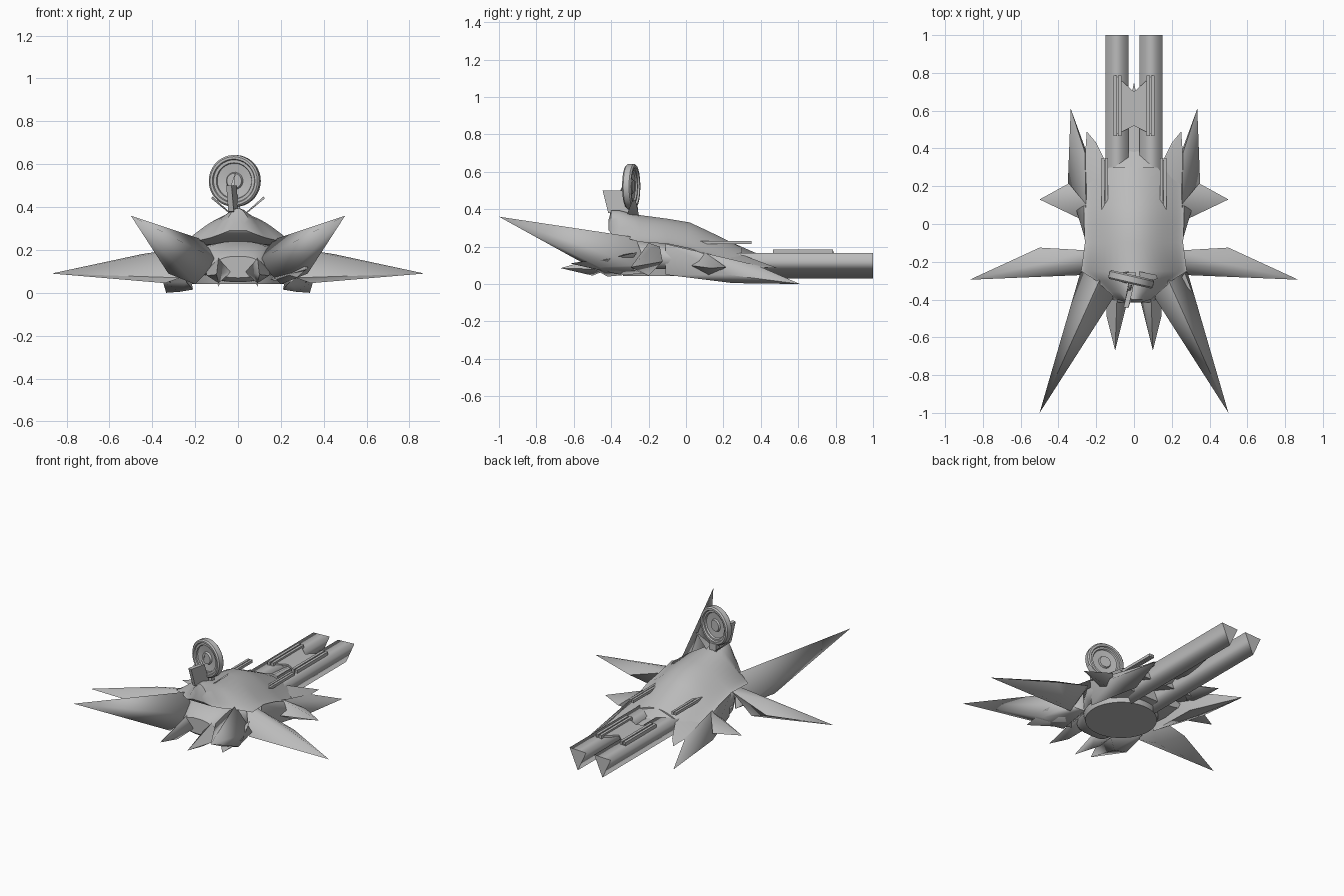
import bpy, bmesh, math
from mathutils import Matrix, Vector

cube = bpy.data.objects.get("Cube")
if cube:
    bpy.data.objects.remove(cube)

grey = bpy.data.materials.new("hull_grey")
grey.use_nodes = True
grey.diffuse_color = (0.5, 0.5, 0.5, 1)
grey.node_tree.nodes["Principled BSDF"].inputs["Base Color"].default_value = (0.5, 0.5, 0.5, 1)


def finish(name, bm, angle=45):
    bmesh.ops.recalc_face_normals(bm, faces=bm.faces[:])
    mesh = bpy.data.meshes.new(name)
    bm.to_mesh(mesh)
    bm.free()
    mesh.materials.append(grey)
    ob = bpy.data.objects.new(name, mesh)
    bpy.context.collection.objects.link(ob)
    bpy.ops.object.select_all(action='DESELECT')
    ob.select_set(True)
    bpy.context.view_layer.objects.active = ob
    bpy.ops.object.shade_smooth_by_angle(angle=math.radians(angle))
    return ob


def blade(name, points, sides=(1, -1)):
    """Smooth spike: convex hull of a few corner points, mirrored in x."""
    for s in sides:
        bm = bmesh.new()
        for x, y, z in points:
            bm.verts.new((s * x, y, z))
        res = bmesh.ops.convex_hull(bm, input=bm.verts[:])
        bmesh.ops.delete(bm, geom=list(set(res["geom_interior"])), context='VERTS')
        finish(name + ("_left" if s > 0 else "_right"), bm, 75)


def loft(name, stations, arc, power=1.0, count=24):
    """Skin of (y, half width, low z, high z) sections; arc pi gives a flat-bottomed arch."""
    bm = bmesh.new()
    rings = []
    full = arc > 4
    for y, w, lo, hi in stations:
        ring = []
        for i in range(count):
            a = arc * i / (count if full else count - 1)
            c, s = math.cos(a), math.sin(a)
            if full:
                z = (lo + hi) / 2 + (hi - lo) / 2 * math.copysign(abs(s) ** power, s)
                x = w * math.copysign(abs(c) ** power, c)
            else:
                z = lo + (hi - lo) * abs(s) ** power
                x = w * c
            ring.append(bm.verts.new((x, y, z)))
        rings.append(ring)
    for a, b in zip(rings, rings[1:]):
        for i in range(count):
            j = (i + 1) % count
            bm.faces.new((a[i], a[j], b[j], b[i]))
    bm.faces.new(rings[0])
    bm.faces.new(rings[-1])
    finish(name, bm)


def prism(name, outline, offset, angle=30):
    """Extruded flat polygon."""
    bm = bmesh.new()
    face = bm.faces.new([bm.verts.new(p) for p in outline])
    ext = bmesh.ops.extrude_face_region(bm, geom=[face])
    bmesh.ops.translate(bm, vec=Vector(offset),
                        verts=[v for v in ext["geom"] if isinstance(v, bmesh.types.BMVert)])
    return finish(name, bm, angle)


def box(name, x, y, z, size):
    bm = bmesh.new()
    bmesh.ops.create_cube(bm, size=1)
    bmesh.ops.transform(bm, matrix=Matrix.Translation((x, y, z)) @ Matrix.Diagonal((*size, 1)), verts=bm.verts)
    finish(name, bm, 30)


# Upper shell: bell-shaped sections with a raised front dome
loft("upper_shell", [
    (-.415, .04, .29, .34), (-.4, .09, .27, .395), (-.36, .135, .255, .395),
    (-.3, .2, .24, .38), (-.25, .28, .225, .37), (-.1, .26, .215, .35), (.02, .265, .19, .33),
    (.1, .265, .16, .293), (.2, .265, .125, .245), (.3, .26, .095, .195)], math.pi, 2.9)

# Lower hull and round belly plate
loft("lower_hull", [
    (-.415, .1, .07, .17), (-.39, .125, .05, .19), (-.3, .16, .05, .24),
    (-.15, .25, .06, .23), (.02, .265, .06, .2), (.14, .25, .08, .15)], math.tau, .75)
bm = bmesh.new()
bmesh.ops.create_cone(bm, cap_ends=True, segments=32, radius1=.215, radius2=.225, depth=.04,
                      matrix=Matrix.Translation((0, -.12, .062)))
finish("belly_plate", bm)

# Spikes around the hull
blade("front_spike", [(.5, -1, .36), (.285, -.26, .1), (.17, -.27, .25), (.09, -.36, .15),
                      (.2, -.42, .04), (.325, -.46, .09), (.22, -.2, .06)])
blade("side_spike", [(.87, -.295, .09), (.5, -.125, .12), (.45, -.2, .18), (.34, -.2, .045),
                     (.24, -.14, .2), (.27, -.27, .07), (.2, -.2, .22)])
blade("nose_spike", [(.1, -.67, .085), (.03, -.39, .1), (.145, -.49, .08), (.15, -.36, .1),
                     (.09, -.38, .17), (.09, -.5, .045)])
blade("hip_spike", [(.5, .13, .085), (.27, .02, .1), (.345, .215, .09), (.25, .1, .17), (.27, .12, .04)])
blade("rear_spike", [(.335, .61, 0), (.35, .22, .05), (.26, .38, .1), (.24, -.11, .05),
                     (.25, -.11, .215), (.27, .25, .005), (.21, .27, .015)])
blade("shell_point", [(.25, .49, .085), (.2, .43, .1), (.17, .36, .125), (.13, .29, .16),
                      (.26, .2, .13), (.265, .28, .1), (.2, .25, .09)])
blade("cheek_fin", [(.32, -.62, .11), (.335, -.43, .13), (.27, -.26, .17), (.15, -.4, .06),
                    (.25, -.35, .05)], sides=(1,))
blade("shell_tail", [(0, .41, .15), (.11, .29, .165), (-.11, .29, .165), (0, .25, .22), (0, .3, .1)], sides=(1,))
blade("tail_spike", [(0, .75, .13), (.06, .46, .13), (-.06, .46, .13), (0, .3, .17), (0, .4, .09)], sides=(1,))

# Twin three-sided rear booms, smooth along their length with crisp caps
for s, side in ((1, "left"), (-1, "right")):
    cx = s * .09
    boom = prism("rear_boom_" + side,
                 [(cx - .06, .08, .16), (cx + .06, .08, .165), (cx, .08, .03)], (0, .92, 0), 150)
    for edge in boom.data.edges:
        a, b = (boom.data.vertices[i].co for i in edge.vertices)
        edge.use_edge_sharp = abs(a.y - b.y) < .01
    # Rails on the booms and rods on the shell
    for x in (.075, .1):
        box("boom_rail_" + side, s * x, .625, .172, (.018, .32, .025))
    for x in (.145, .165):
        box("shell_rod_" + side, s * x, .21, .222, (.015, .28, .018))

# Notched bridge across the booms
prism("boom_bridge", [(.1, .47, .16), (0, .52, .16), (-.1, .47, .16),
                      (-.1, .79, .16), (0, .7, .16), (.1, .79, .16)], (0, 0, .013))

# Stepped dish, turned from a profile of (radius, depth)
profile = [(0, -.014), (.035, -.014), (.04, -.002), (.082, -.008), (.085, -.016), (.098, -.016),
           (.102, -.024), (.113, -.024), (.121, -.016), (.121, .016), (.113, .024), (.1, .024),
           (.096, .014), (.085, .014), (.08, .005), (.04, .002), (.035, .012), (0, .012)]
bm = bmesh.new()
verts = [bm.verts.new((r, d, 0)) for r, d in profile]
edges = [bm.edges.new(pair) for pair in zip(verts, verts[1:])]
bmesh.ops.spin(bm, geom=verts + edges, cent=(0, 0, 0), axis=(0, 1, 0), angle=math.tau, steps=36)
bmesh.ops.remove_doubles(bm, verts=bm.verts[:], dist=.0005)
dish = finish("dish", bm, 35)
dish.location = (-.015, -.293, .522)
dish.rotation_euler = (0, 0, math.radians(-13))

# Dish mast, feed and cradle prongs
prism("dish_mast", [(-.055, -.44, .5), (-.03, -.335, .5), (-.025, -.29, .36), (-.045, -.41, .38)], (.025, -.006, 0))
blade("dish_feed", [(-.01, -.32, .57), (-.04, -.36, .48), (-.02, -.36, .48), (-.03, -.33, .49)], sides=(1,))
blade("dish_cradle", [(.12, -.27, .45), (.125, -.29, .44), (.02, -.25, .36), (.02, -.32, .36), (.04, -.28, .37)])
box("dish_foot", -.015, -.275, .385, (.05, .035, .06))
